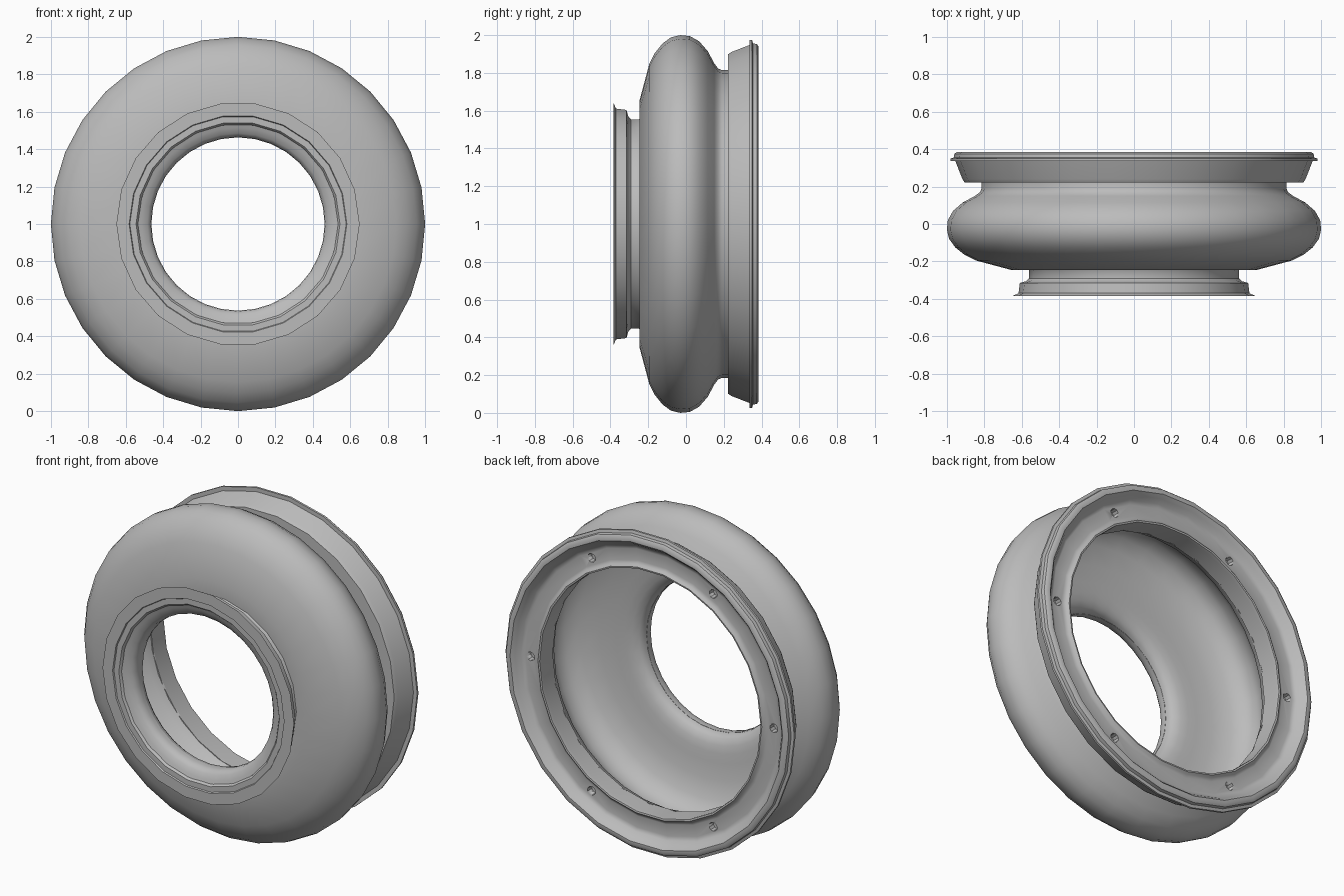
import bpy
import bmesh
from math import cos, sin, pi, radians
from mathutils import Matrix

cube = bpy.data.objects.get("Cube")
if cube:
    bpy.data.objects.remove(cube, do_unlink=True)

grey = bpy.data.materials.new("mid grey metal")
grey.use_nodes = True
colour = (0.5, 0.5, 0.5, 1)
grey.diffuse_color = colour
grey.node_tree.nodes["Principled BSDF"].inputs["Base Color"].default_value = colour


def finish(name, bm, angle=35):
    bmesh.ops.recalc_face_normals(bm, faces=bm.faces)
    mesh = bpy.data.meshes.new(name)
    bm.to_mesh(mesh)
    bm.free()
    mesh.materials.append(grey)
    ob = bpy.data.objects.new(name, mesh)
    bpy.context.collection.objects.link(ob)
    bpy.ops.object.select_all(action="DESELECT")
    bpy.context.view_layer.objects.active = ob
    ob.select_set(True)
    bpy.ops.object.shade_smooth_by_angle(angle=radians(angle))
    return ob


def lathe(name, profile, sides, angle=35):
    """Spin a closed (y, radius) profile about the horizontal axle."""
    bm = bmesh.new()
    rings = []
    for y, r in profile:
        rings.append([bm.verts.new((r * cos(2 * pi * i / sides), y,
                                    1 + r * sin(2 * pi * i / sides)))
                      for i in range(sides)])
    for a, b in zip(rings, rings[1:] + rings[:1]):
        for i in range(sides):
            j = (i + 1) % sides
            bm.faces.new((a[i], a[j], b[j], b[i]))
    return finish(name, bm, angle)


# Rounded hollow body, outside then inside
outside = [(-0.24, 0.54), (-0.247, 0.65), (-0.195, 0.845), (-0.165, 0.905), (-0.125, 0.955),
           (-0.08, 0.988), (-0.03, 1.0), (0.02, 0.995), (0.07, 0.967), (0.115, 0.915),
           (0.15, 0.85), (0.17, 0.823), (0.19, 0.815), (0.23, 0.815)]
inside = [(0.23, 0.75), (0.18, 0.77), (0.12, 0.84), (0.05, 0.9), (-0.03, 0.92),
          (-0.1, 0.895), (-0.15, 0.83), (-0.185, 0.72), (-0.2, 0.62), (-0.207, 0.565),
          (-0.217, 0.52), (-0.235, 0.485), (-0.26, 0.466), (-0.3, 0.463), (-0.3, 0.54)]
lathe("hollow_body", outside + inside, 32, 45)

# Front collar with a thin flared lip and stepped mouth
lathe("front_collar", [
    (-0.235, 0.57), (-0.25, 0.56), (-0.29, 0.56), (-0.305, 0.575), (-0.315, 0.61),
    (-0.37, 0.617), (-0.385, 0.65), (-0.385, 0.582), (-0.377, 0.578),
    (-0.377, 0.545), (-0.365, 0.535), (-0.34, 0.53), (-0.235, 0.53)], 22)
lathe("front_throat", [
    (-0.365, 0.535), (-0.358, 0.515), (-0.345, 0.485), (-0.325, 0.467),
    (-0.3, 0.463), (-0.28, 0.463), (-0.28, 0.535)], 32, 45)

# Rear flange with a shallow channel between rim and inner lip
rear = lathe("rear_flange", [
    (0.222, 0.75), (0.222, 0.905), (0.24, 0.917), (0.337, 0.955), (0.337, 0.98),
    (0.35, 0.98), (0.355, 0.963), (0.375, 0.96), (0.385, 0.945), (0.385, 0.925),
    (0.365, 0.905), (0.337, 0.885), (0.327, 0.86), (0.327, 0.79), (0.338, 0.772),
    (0.35, 0.76), (0.348, 0.75), (0.33, 0.748)], 26, 40)

# Six bolt holes sunk into the rear flange
bm = bmesh.new()
for i in range(6):
    a = i * pi / 3
    place = Matrix.Translation((0.825 * cos(a), 0.327, 1 + 0.825 * sin(a)))
    bmesh.ops.create_cone(bm, cap_ends=True, segments=10, radius1=0.027, radius2=0.027,
                          depth=0.08, matrix=place @ Matrix.Rotation(pi / 2, 4, "X"))
cutter = finish("bolt_hole_cutter", bm)
cutter.hide_render = True
boolean = rear.modifiers.new("bolt holes", "BOOLEAN")
boolean.operation = "DIFFERENCE"
boolean.solver = "EXACT"
boolean.object = cutter
weighted = rear.modifiers.new("clean shading", "WEIGHTED_NORMAL")
weighted.keep_sharp = True
bpy.ops.object.select_all(action="DESELECT")
bpy.context.view_layer.objects.active = rear
rear.select_set(True)
for name in [m.name for m in rear.modifiers]:
    bpy.ops.object.modifier_apply(modifier=name)
bpy.data.objects.remove(cutter, do_unlink=True)
